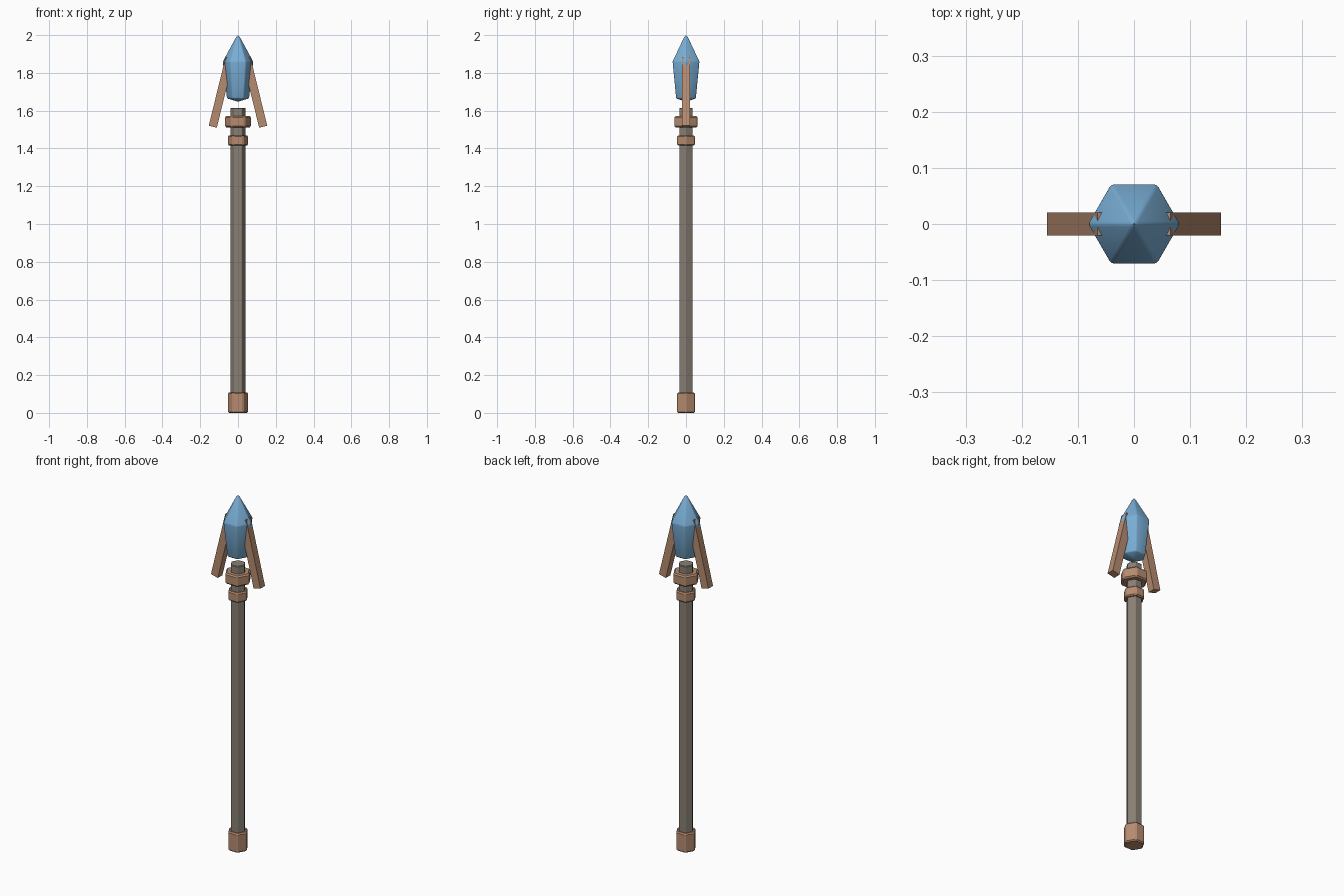
import bpy
import bmesh
import math
from mathutils import Matrix, Vector

if "Cube" in bpy.data.objects:
    bpy.data.objects.remove(bpy.data.objects["Cube"])


def material(name, rgb):
    m = bpy.data.materials.new(name)
    m.diffuse_color = (*rgb, 1.0)
    m.use_nodes = True
    m.node_tree.nodes["Principled BSDF"].inputs["Base Color"].default_value = m.diffuse_color
    return m


wood = material("grey_wood", (0.25, 0.215, 0.175))
bronze = material("warm_bronze", (0.47, 0.26, 0.16))
crystal_blue = material("crystal_blue", (0.19, 0.42, 0.66))


def finish(bm, name, mat):
    bmesh.ops.recalc_face_normals(bm, faces=bm.faces)
    me = bpy.data.meshes.new(name)
    bm.to_mesh(me)
    bm.free()
    ob = bpy.data.objects.new(name, me)
    bpy.context.collection.objects.link(ob)
    me.materials.append(mat)
    return ob


def hex_solid(rings, bevel, segments=1):
    """Six-sided solid through (radius, z) rings; radius 0 makes a point."""
    bm = bmesh.new()
    loops = []
    for r, z in rings:
        n = 6 if r > 0 else 1
        loops.append([bm.verts.new((r * math.cos(i * math.pi / 3),
                                    r * math.sin(i * math.pi / 3), z)) for i in range(n)])
    for a, b in zip(loops, loops[1:]):
        for i in range(6):
            j = (i + 1) % 6
            quad = [a[i % len(a)], a[j % len(a)], b[j % len(b)], b[i % len(b)]]
            bm.faces.new(list(dict.fromkeys(quad)))
    for end in (loops[0], loops[-1]):
        if len(end) == 6:
            bm.faces.new(end)
    bmesh.ops.recalc_face_normals(bm, faces=bm.faces)
    bmesh.ops.bevel(bm, geom=bm.edges[:], offset=bevel, segments=segments,
                    profile=0.5, affect='EDGES', clamp_overlap=True)
    return bm


# Shaft and its fittings: name, radius, bottom, top, bevel, material
for name, r, z0, z1, bev, mat in (
        ("shaft", 0.041, 0.02, 1.615, 0.003, wood),
        ("end_cap", 0.055, 0.0, 0.108, 0.006, bronze),
        ("lower_collar", 0.055, 1.415, 1.469, 0.006, bronze),
        ("upper_collar", 0.071, 1.512, 1.572, 0.007, bronze)):
    finish(hex_solid([(r, z0), (r, z1)], bev), name, mat)

# Crystal head with softened edges, tip set to full height
bm = hex_solid([(0, 1.647), (0.06, 1.665), (0.082, 1.86), (0, 2.0)], 0.005, 2)
top = max(v.co.z for v in bm.verts)
for v in bm.verts:
    if v.co.z > 1.88:
        v.co.z = 1.88 + (v.co.z - 1.88) * 0.12 / (top - 1.88)
crystal = finish(bm, "crystal", crystal_blue)
bpy.context.view_layer.objects.active = crystal
crystal.select_set(True)
bpy.ops.object.shade_smooth_by_angle(angle=math.radians(32))

# Leaning prongs gripping the crystal on both sides
LENGTH, WIDTH, DEPTH, LEAN = 0.376, 0.044, 0.041, math.radians(13.8)
for side, name in ((-1, "left_prong"), (1, "right_prong")):
    bm = bmesh.new()
    bmesh.ops.create_cube(bm, size=1.0)
    for v in bm.verts:
        v.co = Vector((v.co.x * WIDTH, v.co.y * DEPTH, (v.co.z + 0.5) * LENGTH))
    place = (Matrix.Translation((side * 0.1335, 0, 1.515))
             @ Matrix.Rotation(-side * LEAN, 4, 'Y'))
    bmesh.ops.transform(bm, matrix=place, verts=bm.verts)
    finish(bm, name, bronze)
